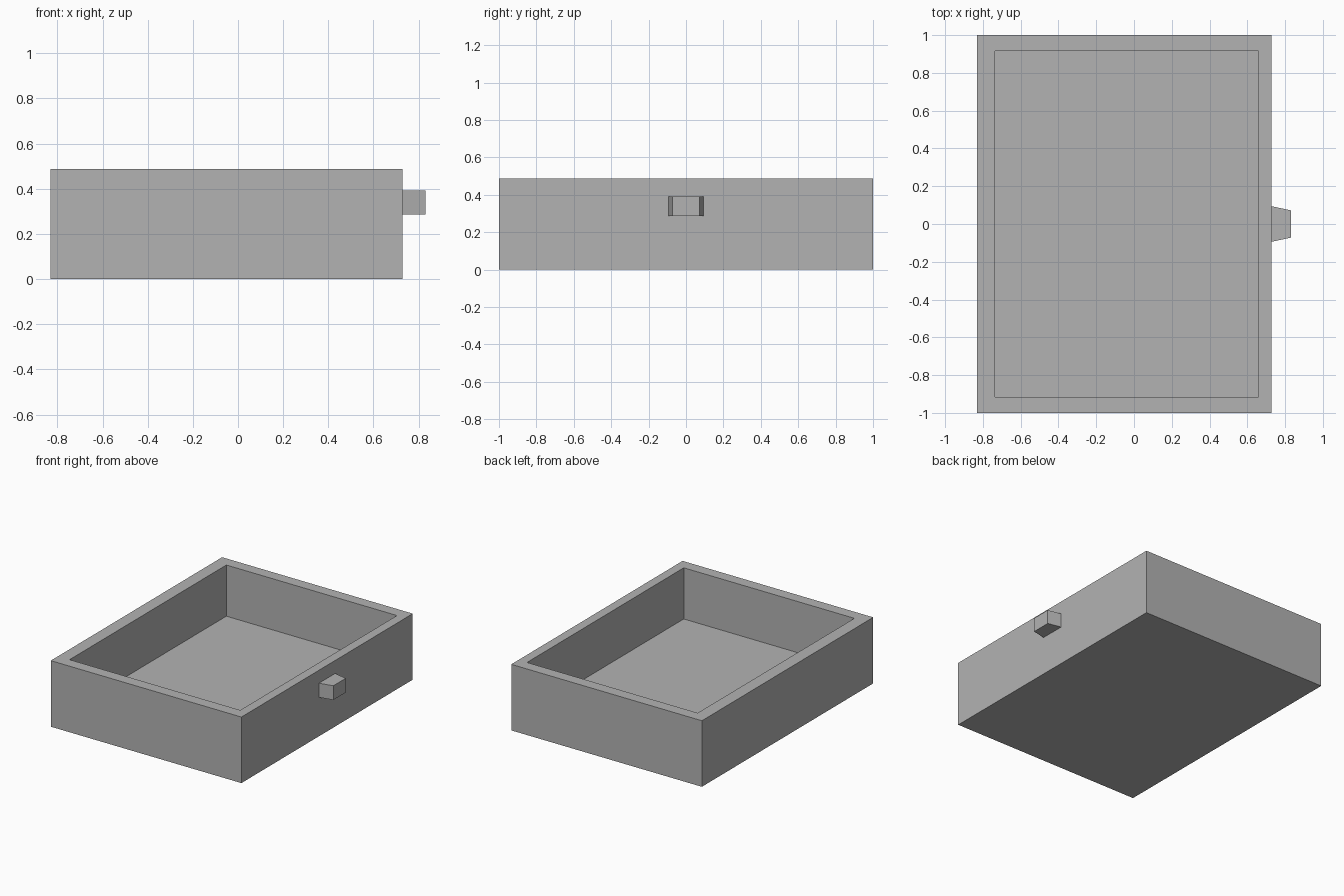
import bpy
import bmesh
from mathutils import Vector

cube = bpy.data.objects.get("Cube")
if cube:
    bpy.data.objects.remove(cube, do_unlink=True)

grey = bpy.data.materials.new("plain grey")
grey.use_nodes = True
colour = (0.45, 0.45, 0.45, 1)
grey.diffuse_color = colour
grey.node_tree.nodes["Principled BSDF"].inputs["Base Color"].default_value = colour


def box(bm, low, high):
    """Add a box between two corners."""
    low, high = Vector(low), Vector(high)
    verts = bmesh.ops.create_cube(bm, size=1)["verts"]
    for v in verts:
        v.co = (low + high) / 2 + v.co * (high - low)
    return verts


def finish(bm, name):
    mesh = bpy.data.meshes.new(name)
    bm.to_mesh(mesh)
    bm.free()
    mesh.materials.append(grey)
    obj = bpy.data.objects.new(name, mesh)
    bpy.context.collection.objects.link(obj)
    return obj


# Open tray: inset the top face to form the rim, then push it down to the floor
FLOOR = 0.11
bm = bmesh.new()
box(bm, (-0.83, -1, 0), (0.728, 1, 0.488))
bm.normal_update()
top = max(bm.faces, key=lambda f: f.calc_center_median().z)
bmesh.ops.inset_individual(bm, faces=[top], thickness=0.08)
for v in top.verts:
    v.co.x = 0.659 if v.co.x > 0 else -0.736
    v.co.y = 0.915 if v.co.y > 0 else -0.915
well = bmesh.ops.extrude_discrete_faces(bm, faces=[top])["faces"][0]
for v in well.verts:
    v.co.z = FLOOR
bmesh.ops.recalc_face_normals(bm, faces=bm.faces)
finish(bm, "drawer_tray")

# Handle: small block tapering outwards
bm = bmesh.new()
for v in box(bm, (0.728, -0.094, 0.287), (0.83, 0.094, 0.392)):
    if v.co.x > 0.8:
        v.co.y *= 0.77
finish(bm, "drawer_handle")
